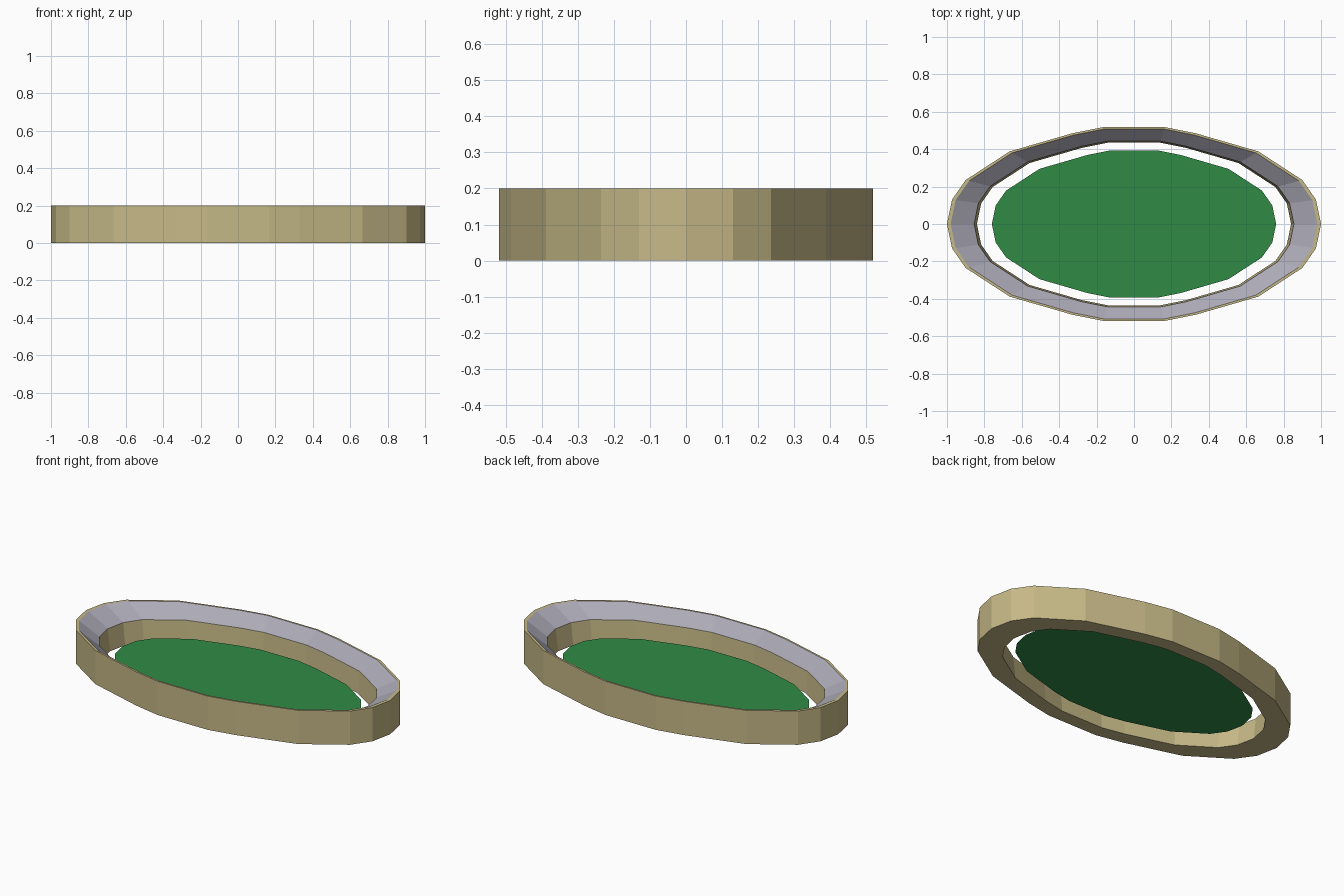
import bpy, bmesh

if "Cube" in bpy.data.objects:
    bpy.data.objects.remove(bpy.data.objects["Cube"])

# One quadrant of the 22-sided oval
QUAD = [(1.0, 0.0), (0.973, 0.13), (0.90, 0.235), (0.665, 0.388), (0.33, 0.485), (0.165, 0.518)]
OVAL = (QUAD + [(-x, y) for x, y in reversed(QUAD)]
        + [(-x, -y) for x, y in QUAD[1:]] + [(x, -y) for x, y in reversed(QUAD[1:])])


def material(name, color):
    m = bpy.data.materials.new(name)
    m.diffuse_color = (*color, 1)
    m.use_nodes = True
    m.node_tree.nodes["Principled BSDF"].inputs["Base Color"].default_value = m.diffuse_color
    return m


def build(name, profile, mat, closed=False, cap=False):
    """Sweep a (scale, z) profile round the oval; optionally close or cap it."""
    bm = bmesh.new()
    rings = [[bm.verts.new((x * s, y * s, z)) for x, y in OVAL] for s, z in profile]
    n = len(OVAL)
    pairs = list(zip(rings, rings[1:]))
    if closed:
        pairs.append((rings[-1], rings[0]))
    for a, b in pairs:
        for i in range(n):
            j = (i + 1) % n
            bm.faces.new((a[i], a[j], b[j], b[i]))
    if cap:
        bm.faces.new(rings[0])
    me = bpy.data.meshes.new(name)
    bm.to_mesh(me)
    bm.free()
    ob = bpy.data.objects.new(name, me)
    me.materials.append(mat)
    bpy.context.collection.objects.link(ob)
    return ob


stone = material("stone", (0.56, 0.48, 0.24))
seats = material("seats", (0.42, 0.41, 0.48))
grass = material("grass", (0.03, 0.26, 0.06))

# Outer wall, rim, and inner wall (open where the seating slope sits)
build("stadium_wall", [(0.855, 0.13), (0.84, 0.0), (1.0, 0.0), (1.0, 0.2), (0.98, 0.2)], stone)
# Sloping stand
build("seating_slope", [(0.98, 0.2), (0.855, 0.13)], seats)
# Playing field
build("field", [(0.76, 0.05)], grass, cap=True)
